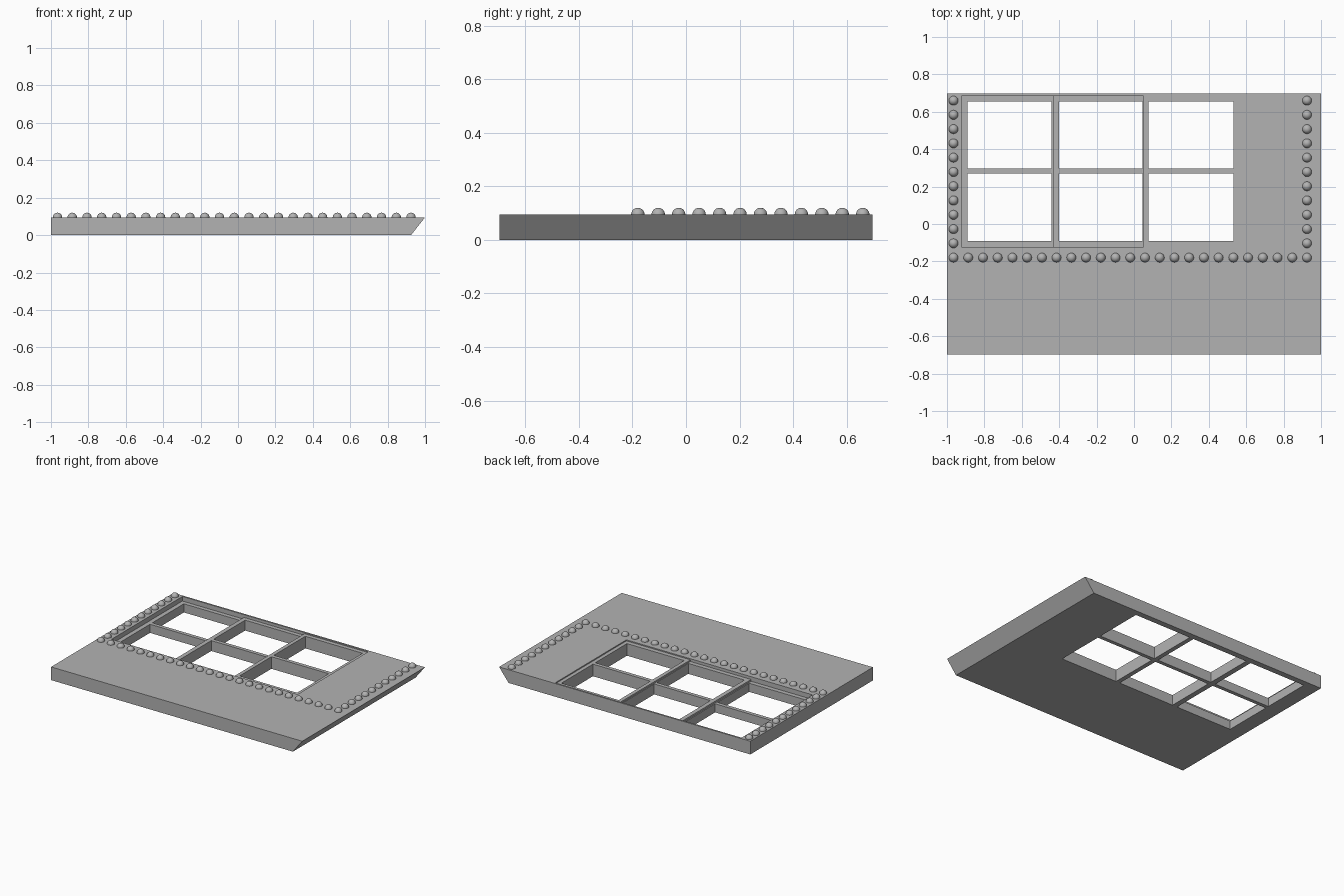
import bpy, bmesh
from mathutils import Matrix

cube = bpy.data.objects.get("Cube")
if cube:
    bpy.data.objects.remove(cube, do_unlink=True)

TOP = 0.095
grey = bpy.data.materials.new("grey")
grey.use_nodes = True
grey.diffuse_color = (0.45, 0.45, 0.45, 1)
grey.node_tree.nodes["Principled BSDF"].inputs["Base Color"].default_value = (0.45, 0.45, 0.45, 1)


def finish(name, bm):
    mesh = bpy.data.meshes.new(name)
    bmesh.ops.recalc_face_normals(bm, faces=bm.faces)
    bm.to_mesh(mesh)
    bm.free()
    mesh.materials.append(grey)
    obj = bpy.data.objects.new(name, mesh)
    bpy.context.collection.objects.link(obj)
    return obj


def extrude_profile(bm, profile, y0, y1):
    """Solid with an x-z outline running from y0 to y1."""
    face = bm.faces.new([bm.verts.new((x, y0, z)) for x, z in profile])
    new = bmesh.ops.extrude_face_region(bm, geom=[face])["geom"]
    verts = [v for v in new if isinstance(v, bmesh.types.BMVert)]
    bmesh.ops.translate(bm, verts=verts, vec=(0, y1 - y0, 0))


def cut(target, cutter):
    cutter.hide_render = True
    mod = target.modifiers.new("cut", 'BOOLEAN')
    mod.operation = 'DIFFERENCE'
    mod.solver = 'EXACT'
    mod.object = cutter
    bpy.context.view_layer.objects.active = target
    bpy.ops.object.modifier_apply(modifier=mod.name)
    bpy.data.objects.remove(cutter, do_unlink=True)


# Slab with one undercut end
bm = bmesh.new()
extrude_profile(bm, [(-1, 0), (0.925, 0), (1, TOP), (-1, TOP)], -0.697, 0.697)
slab = finish("slab", bm)

# Stepped recess around the windows, deepest on the right-hand side
d1, d2, d3 = TOP - 0.008, TOP - 0.02, TOP - 0.033
bm = bmesh.new()
extrude_profile(bm, [(-0.922, 0.2), (-0.922, d3), (-0.433, d3), (-0.433, d2),
                     (0.05, d2), (0.05, d1), (0.56, d1), (0.56, 0.2)], -0.122, 0.685)
cut(slab, finish("recess_cutter", bm))

# Six window openings right through the slab
bm = bmesh.new()
for x0, x1 in ((-0.89, -0.44), (-0.402, 0.045), (0.077, 0.533)):
    for y0, y1 in ((-0.09, 0.27), (0.297, 0.655)):
        extrude_profile(bm, [(x0, -0.1), (x1, -0.1), (x1, 0.2), (x0, 0.2)], y0, y1)
cut(slab, finish("window_cutter", bm))

# Rows of round studs along the front and both ends
left, right, front, back = -0.965, 0.925, -0.18, 0.66
spots = [(left + (right - left) * i / 24, front) for i in range(25)]
for i in range(1, 12):
    y = front + (back - front) * i / 11
    spots += [(left, y), (right, y)]
bm = bmesh.new()
for x, y in spots:
    bmesh.ops.create_uvsphere(bm, u_segments=20, v_segments=12, radius=0.025,
                              matrix=Matrix.Translation((x, y, TOP)))
for face in bm.faces:
    face.smooth = True
finish("studs", bm)
